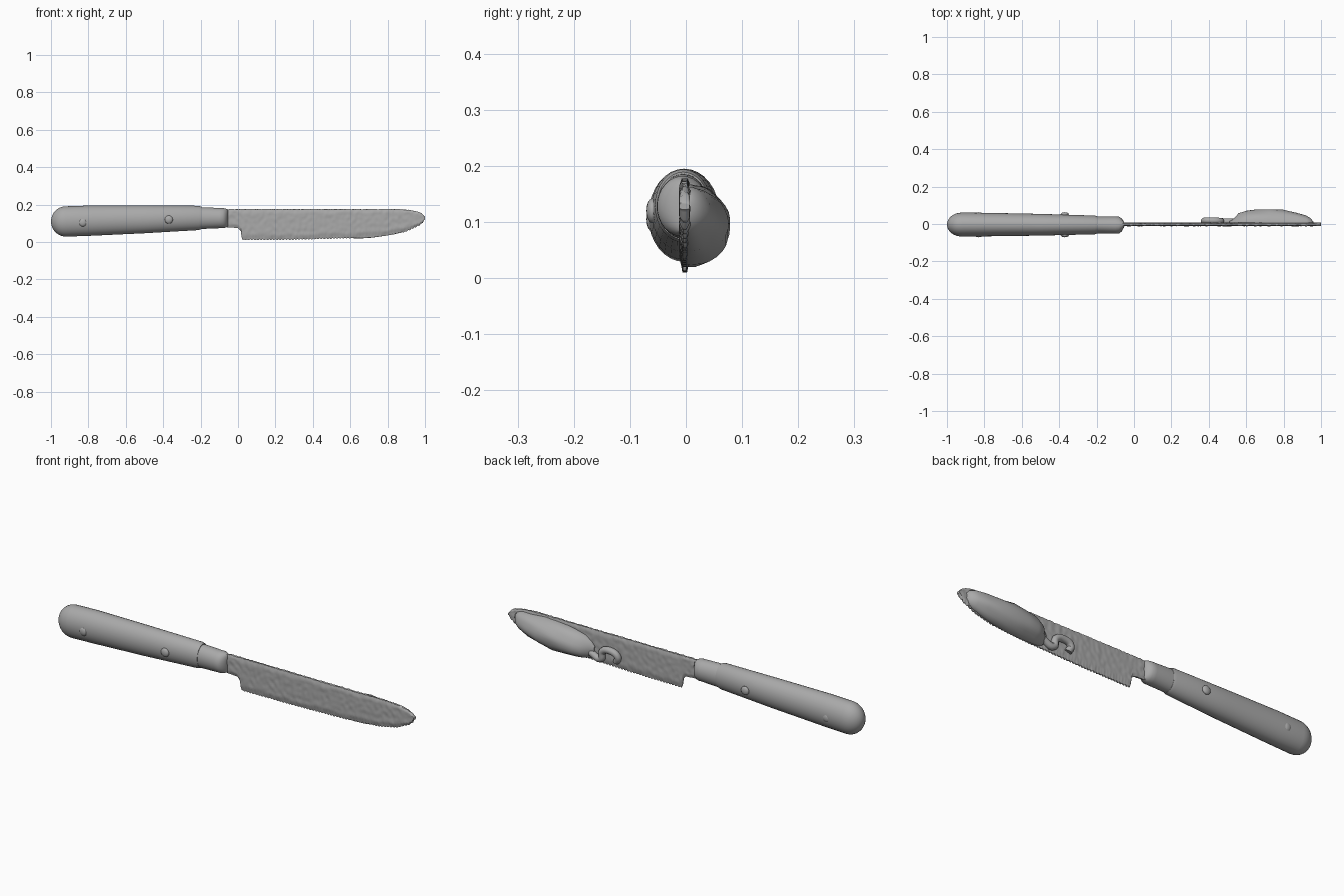
import bpy, bmesh, math, random
from mathutils import noise, Vector

random.seed(4)
if "Cube" in bpy.data.objects:
    bpy.data.objects.remove(bpy.data.objects["Cube"])

grey = bpy.data.materials.new("plain grey")
grey.use_nodes = True
grey.diffuse_color = (0.4, 0.4, 0.4, 1)
grey.node_tree.nodes["Principled BSDF"].inputs["Base Color"].default_value = (0.4, 0.4, 0.4, 1)


def finish(name, bm, angle=50):
    bmesh.ops.recalc_face_normals(bm, faces=bm.faces)
    mesh = bpy.data.meshes.new(name)
    bm.to_mesh(mesh)
    bm.free()
    mesh.materials.append(grey)
    ob = bpy.data.objects.new(name, mesh)
    bpy.context.collection.objects.link(ob)
    bpy.ops.object.select_all(action='DESELECT')
    ob.select_set(True)
    bpy.context.view_layer.objects.active = ob
    bpy.ops.object.shade_smooth_by_angle(angle=math.radians(angle))
    return ob


def lerp(points, x):
    """Height of a polyline profile at x."""
    for (x0, z0), (x1, z1) in zip(points, points[1:]):
        if x <= x1:
            return z0 + (z1 - z0) * (x - x0) / (x1 - x0)
    return points[-1][1]


def loft(name, sections, sides=32, rough=0.0):
    """Elliptical sections: x, centre y, centre z, radius y, radius z."""
    bm = bmesh.new()
    rings = []
    for x, cy, cz, ry, rz in sections:
        ring = []
        for i in range(sides):
            a = math.tau * i / sides
            p = Vector((x, cy + ry * math.cos(a), cz + rz * math.sin(a)))
            k = 1 + rough * noise.noise(p * 22)
            ring.append(bm.verts.new((x, cy + (p.y - cy) * k, cz + (p.z - cz) * k)))
        rings.append(ring)
    for a, b in zip(rings, rings[1:]):
        for i in range(sides):
            j = (i + 1) % sides
            bm.faces.new((a[i], a[j], b[j], b[i]))
    bm.faces.new(rings[0])
    bm.faces.new(rings[-1])
    return finish(name, bm)


# Handle: rounded butt, tapering forward
handle = []
for i in range(9):
    t = math.radians(4 + 86 * i / 8)
    handle.append((-0.92 - 0.08 * math.cos(t), -0.003, 0.11, 0.064 * math.sin(t), 0.081 * math.sin(t)))
handle += [(-0.8, -0.003, 0.114, 0.063, 0.081), (-0.5, -0.004, 0.121, 0.058, 0.074),
           (-0.21, -0.005, 0.129, 0.05, 0.065), (-0.195, -0.005, 0.129, 0.046, 0.06)]
loft("handle", handle)

# Collar between handle and blade
loft("collar", [(-0.21, -0.005, 0.128, 0.045, 0.058), (-0.17, -0.005, 0.128, 0.045, 0.057),
                (-0.1, -0.006, 0.128, 0.046, 0.054), (-0.08, -0.006, 0.128, 0.045, 0.054),
                (-0.065, -0.005, 0.128, 0.034, 0.05), (-0.053, -0.003, 0.128, 0.014, 0.045)])

# Rivets, one pair on each side of the handle
for number, (x, z) in enumerate([(-0.83, 0.105), (-0.37, 0.12)]):
    for side, label in ((-1, "front"), (1, "back")):
        bm = bmesh.new()
        bmesh.ops.create_uvsphere(bm, u_segments=16, v_segments=8, radius=0.022)
        bmesh.ops.scale(bm, vec=(1, 0.5, 1), verts=bm.verts)
        bmesh.ops.translate(bm, vec=(x, side * 0.056 - 0.004, z), verts=bm.verts)
        finish(f"rivet_{label}_{number}", bm)

# Blade: two hammered sheets joined along a ragged, serrated outline
spine = [(-0.07, 0.175), (0.86, 0.175), (0.93, 0.168), (0.97, 0.158), (0.99, 0.145), (1.0, 0.132)]
edge = [(-0.07, 0.08), (0.0, 0.075), (0.015, 0.06), (0.022, 0.01), (0.3, 0.012), (0.6, 0.02),
        (0.8, 0.034), (0.9, 0.055), (0.97, 0.088), (0.99, 0.105), (1.0, 0.122)]
columns, rows = 190, 18
bm = bmesh.new()
sheets = []
for side in (-1, 1):
    sheet = []
    for i in range(columns + 1):
        x = -0.07 + 1.07 * i / columns
        top = lerp(spine, x) + random.uniform(-0.001, 0.003)
        low = lerp(edge, x) + (0.005 * (i % 3 == 0) if x > 0.03 else 0)
        col = []
        for j in range(rows + 1):
            t = j / rows
            z = low + (top - low) * t
            thick = 0.009 * min(1, 0.35 + 4 * t, 0.5 + 5 * (1 - t))
            bump = 0.0022 * noise.noise(Vector((x * 45, side * 9, z * 45)))
            col.append(bm.verts.new((x, -0.002 + side * (thick + bump), z)))
        sheet.append(col)
    sheets.append(sheet)
    for a, b in zip(sheet, sheet[1:]):
        for j in range(rows):
            bm.faces.new((a[j], b[j], b[j + 1], a[j + 1]))
front, back = sheets
for j in (0, rows):
    for i in range(columns):
        bm.faces.new((front[i][j], front[i + 1][j], back[i + 1][j], back[i][j]))
for i in (0, columns):
    for j in range(rows):
        bm.faces.new((front[i][j], front[i][j + 1], back[i][j + 1], back[i][j]))
finish("blade", bm)

# Thick smear of spread on the back of the blade
loft("spread", [(0.51, 0.004, 0.075, 0.01, 0.02), (0.53, 0.004, 0.075, 0.022, 0.042),
                (0.56, 0.004, 0.08, 0.05, 0.056), (0.6, 0.004, 0.085, 0.066, 0.064),
                (0.66, 0.004, 0.09, 0.075, 0.07), (0.72, 0.004, 0.094, 0.075, 0.071),
                (0.8, 0.004, 0.1, 0.067, 0.066), (0.87, 0.004, 0.108, 0.055, 0.056),
                (0.92, 0.004, 0.115, 0.04, 0.045), (0.945, 0.004, 0.12, 0.025, 0.034),
                (0.96, 0.004, 0.123, 0.006, 0.015)], 36, 0.12)
# Keep the smear from passing through the front of the blade
smear = bpy.data.objects["spread"]
for v in smear.data.vertices:
    v.co.y = max(v.co.y, 0.0)

# Small curled dab beside the smear
curve = bpy.data.curves.new("curl_path", 'CURVE')
curve.dimensions = '3D'
curve.bevel_depth = 0.017
curve.bevel_resolution = 4
curve.use_fill_caps = True
line = curve.splines.new('BEZIER')
path = [(0.53, 0.012, 0.06), (0.47, 0.014, 0.045), (0.46, 0.016, 0.085),
        (0.42, 0.018, 0.1), (0.375, 0.017, 0.08), (0.385, 0.01, 0.05)]
line.bezier_points.add(len(path) - 1)
for point, co in zip(line.bezier_points, path):
    point.co = co
    point.handle_left_type = point.handle_right_type = 'AUTO'
curve.materials.append(grey)
curl = bpy.data.objects.new("spread_curl", curve)
bpy.context.collection.objects.link(curl)
